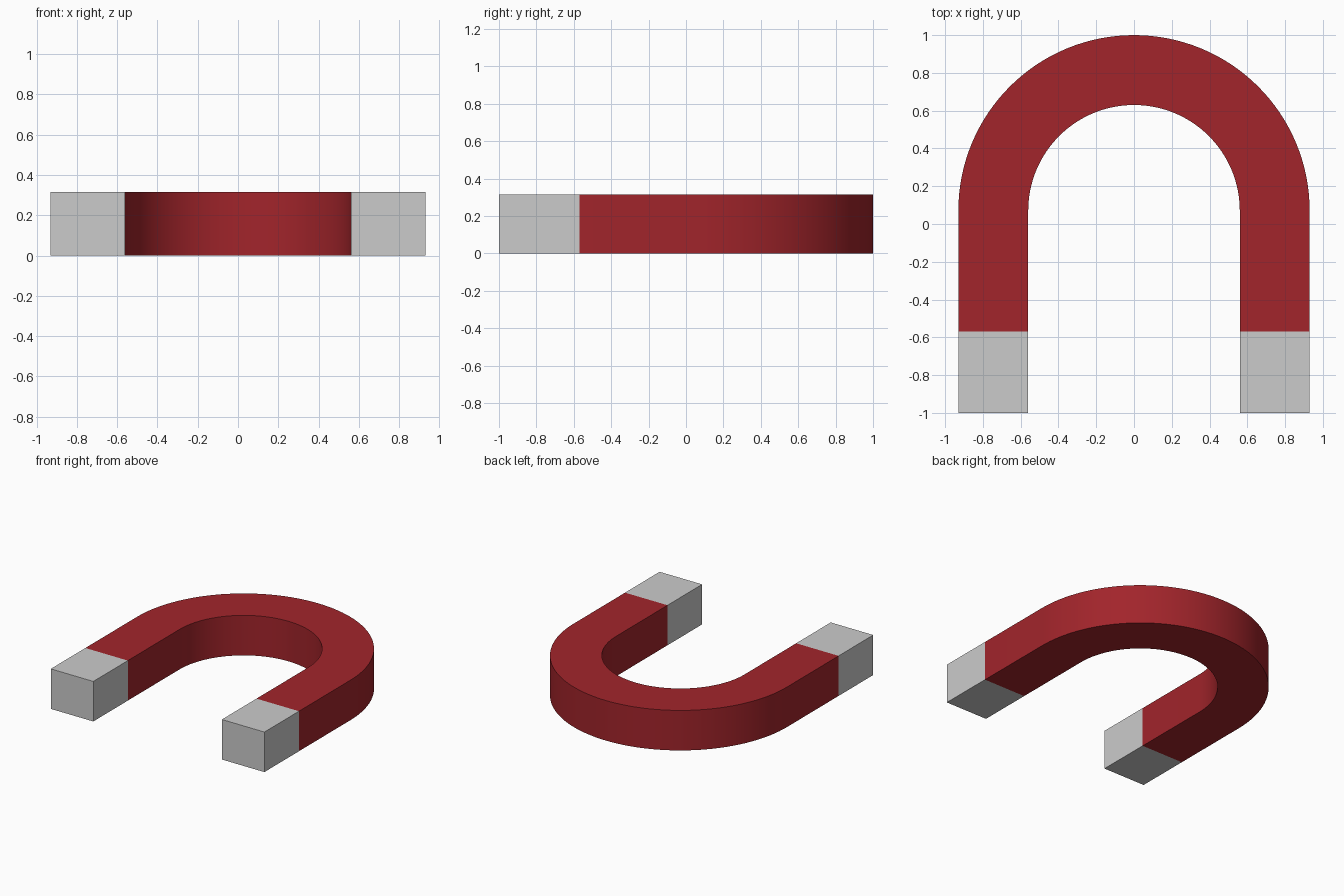
import bpy, bmesh
from math import pi, cos, sin

if "Cube" in bpy.data.objects:
    bpy.data.objects.remove(bpy.data.objects["Cube"])

OUTER, INNER = 0.93, 0.56      # bend radii
CY = 0.07                      # bend centre
JOIN, END = -0.57, -1.0        # paint edge and pole ends
HEIGHT = 0.315
SEGS = 64


def extrude_profile(name, points, colour=None):
    """Closed XY outline extruded up from z = 0."""
    bm = bmesh.new()
    face = bm.faces.new([bm.verts.new((x, y, 0)) for x, y in points])
    top = bmesh.ops.extrude_face_region(bm, geom=[face])["geom"]
    bmesh.ops.translate(bm, vec=(0, 0, HEIGHT),
                        verts=[v for v in top if isinstance(v, bmesh.types.BMVert)])
    bmesh.ops.recalc_face_normals(bm, faces=bm.faces[:])
    mesh = bpy.data.meshes.new(name)
    bm.to_mesh(mesh)
    bm.free()
    obj = bpy.data.objects.new(name, mesh)
    bpy.context.collection.objects.link(obj)
    if colour:
        mat = bpy.data.materials.new(name + "_paint")
        mat.diffuse_color = colour
        mat.use_nodes = True
        mat.node_tree.nodes["Principled BSDF"].inputs["Base Color"].default_value = mat.diffuse_color
        mesh.materials.append(mat)
    return obj


def arc(r):
    return [(r * cos(pi * i / SEGS), CY + r * sin(pi * i / SEGS)) for i in range(SEGS + 1)]


# Red horseshoe body: outer arc, left leg, inner arc back, right leg
outline = ([(OUTER, JOIN)] + arc(OUTER) + [(-OUTER, JOIN), (-INNER, JOIN)]
           + arc(INNER)[::-1] + [(INNER, JOIN)])
body = extrude_profile("horseshoe_body", outline, (0.36, 0.018, 0.024, 1))
bpy.context.view_layer.objects.active = body
body.select_set(True)
bpy.ops.object.shade_smooth_by_angle(angle=pi / 6)

# Bare metal pole tips
for name, s in (("left_pole_tip", -1), ("right_pole_tip", 1)):
    extrude_profile(name, [(s * INNER, END), (s * OUTER, END),
                           (s * OUTER, JOIN), (s * INNER, JOIN)])
